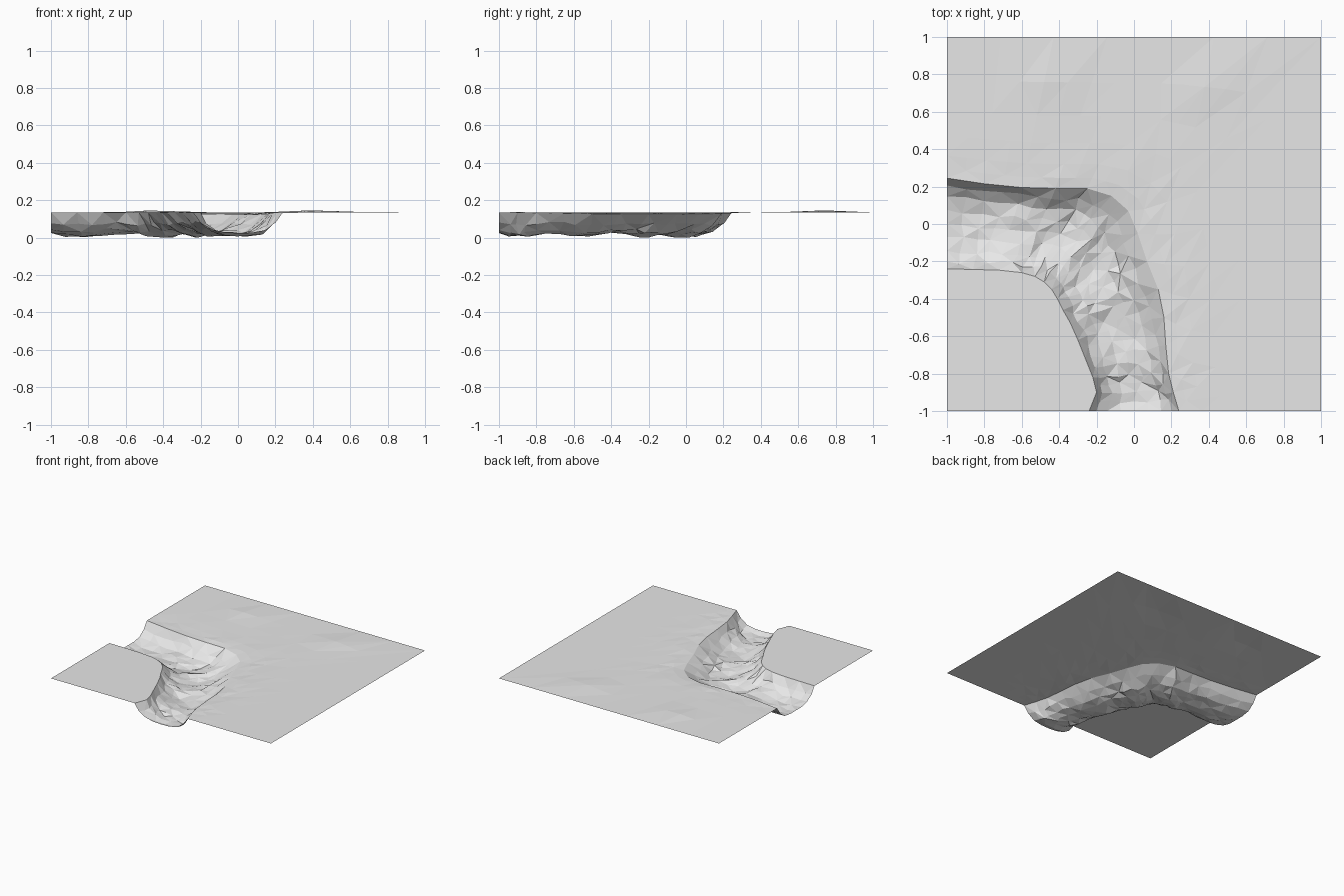
import bpy
import bmesh
import math
import random
from mathutils import Vector

random.seed(4)
cube = bpy.data.objects.get("Cube")
if cube:
    bpy.data.objects.remove(cube)

GROUND = 0.135

# Rims of the river bed, from the left-hand edge of the tile round to the front edge
OUTER_RIM = [(-1, .245), (-.8, .215), (-.6, .195), (-.42, .19), (-.25, .19), (-.12, .15),
             (-.03, .07), (.02, -.05), (.07, -.2), (.13, -.35), (.16, -.5), (.17, -.65),
             (.185, -.8), (.21, -.9), (.24, -1)]
INNER_RIM = [(-1, -.24), (-.86, -.243), (-.72, -.247), (-.6, -.26), (-.53, -.28), (-.48, -.31),
             (-.44, -.35), (-.41, -.4), (-.38, -.46), (-.34, -.53), (-.3, -.62), (-.26, -.72),
             (-.22, -.82), (-.2, -.9), (-.24, -1)]
# Cross-section: fraction across on the straights, across at the bend, depth fraction
SECTION = [(.08, .1, .5), (.2, .22, .8), (.35, .34, .95), (.5, .46, 1),
           (.65, .58, .97), (.8, .7, .85), (.92, .84, .48)]


def subdivide(points):
    """Adds a midpoint between every two points."""
    pts = [Vector(p) for p in points]
    out = [pts[0]]
    for a, b in zip(pts, pts[1:]):
        out += [(a + b) / 2, b]
    return out


def jitter(amount):
    return random.uniform(-amount, amount)


def bump(x, y, cx, cy, radius):
    return math.exp(-((x - cx) ** 2 + (y - cy) ** 2) / radius ** 2)


def ground_height(x, y):
    """Nearly level land with two low swells."""
    return GROUND + .011 * bump(x, y, -.45, .78, .14) + .011 * bump(x, y, .4, .72, .16)


def add_strips(bm, rows):
    """Joins neighbouring rows of vertices with triangles."""
    for i, (a, b) in enumerate(zip(rows, rows[1:])):
        for j in range(len(a) - 1):
            quad = [a[j], b[j], b[j + 1], a[j + 1]]
            k = (i + j) % 2
            quad = quad[k:] + quad[:k]
            bm.faces.new(quad[:3])
            bm.faces.new([quad[0], quad[2], quad[3]])


def make_object(name, bm, material):
    bmesh.ops.remove_doubles(bm, verts=bm.verts, dist=1e-5)
    bm.normal_update()
    for f in bm.faces:
        if f.normal.z < 0:
            f.normal_flip()
    mesh = bpy.data.meshes.new(name)
    bm.to_mesh(mesh)
    bm.free()
    mesh.materials.append(material)
    obj = bpy.data.objects.new(name, mesh)
    bpy.context.collection.objects.link(obj)
    return obj


stone = bpy.data.materials.new("pale_grey")
stone.use_nodes = True
stone.diffuse_color = (.8, .8, .8, 1)
stone.node_tree.nodes["Principled BSDF"].inputs["Base Color"].default_value = (.8, .8, .8, 1)

outer = subdivide(OUTER_RIM)
inner = subdivide(INNER_RIM)
last = len(outer) - 1
bend = [math.sin(math.pi * i / last) ** 2 for i in range(last + 1)]
rim_z = [GROUND - .012 * b for b in bend]

# River bed: U-shaped section lofted along the two rims
bm = bmesh.new()
rows = []
for i in range(last + 1):
    at_end = i in (0, last)
    floor = .015 + .012 * math.cos(i * 1.05 + 1.2)
    row = [bm.verts.new((*inner[i], GROUND))]
    for straight, curved, depth in SECTION:
        t = straight + (curved - straight) * bend[i]
        p = inner[i].lerp(outer[i], t)
        top = GROUND + (rim_z[i] - GROUND) * t
        z = top + (floor - top) * depth
        if at_end:
            z = max(z, .025)
        else:
            p += Vector((jitter(.012), jitter(.012)))
            z += jitter(.008)
        row.append(bm.verts.new((*p, max(z, 0))))
    row.append(bm.verts.new((*outer[i], rim_z[i])))
    rows.append(row)
add_strips(bm, rows)
make_object("river_bed", bm, stone)

# Outer land: rings spreading from the outer rim to the back and left-side edges
bm = bmesh.new()
half = last // 2
rows = []
for i in range(last + 1):
    if i <= half:
        edge = Vector((-1 + 2 * i / half, 1))
    else:
        edge = Vector((1, 1 - 2 * (i - half) / half))
    row = [bm.verts.new((*outer[i], rim_z[i]))]
    for t in (.07, .16, .3, .48, .7, 1):
        p = outer[i].lerp(edge, t)
        z = ground_height(*p)
        if t < 1 and 0 < i < last:
            fade = (1 - t) ** 6
            z += jitter(.005) * fade - .008 * bend[i] * fade ** 2
        row.append(bm.verts.new((*p, z if t < 1 else GROUND)))
    rows.append(row)
add_strips(bm, rows)
make_object("outer_land", bm, stone)

# Inner land: level corner inside the bend
bm = bmesh.new()
corner = [Vector((-1, -1))]
bm.faces.new([bm.verts.new((*p, GROUND)) for p in inner + corner])
bmesh.ops.triangulate(bm, faces=bm.faces)
make_object("inner_land", bm, stone)
